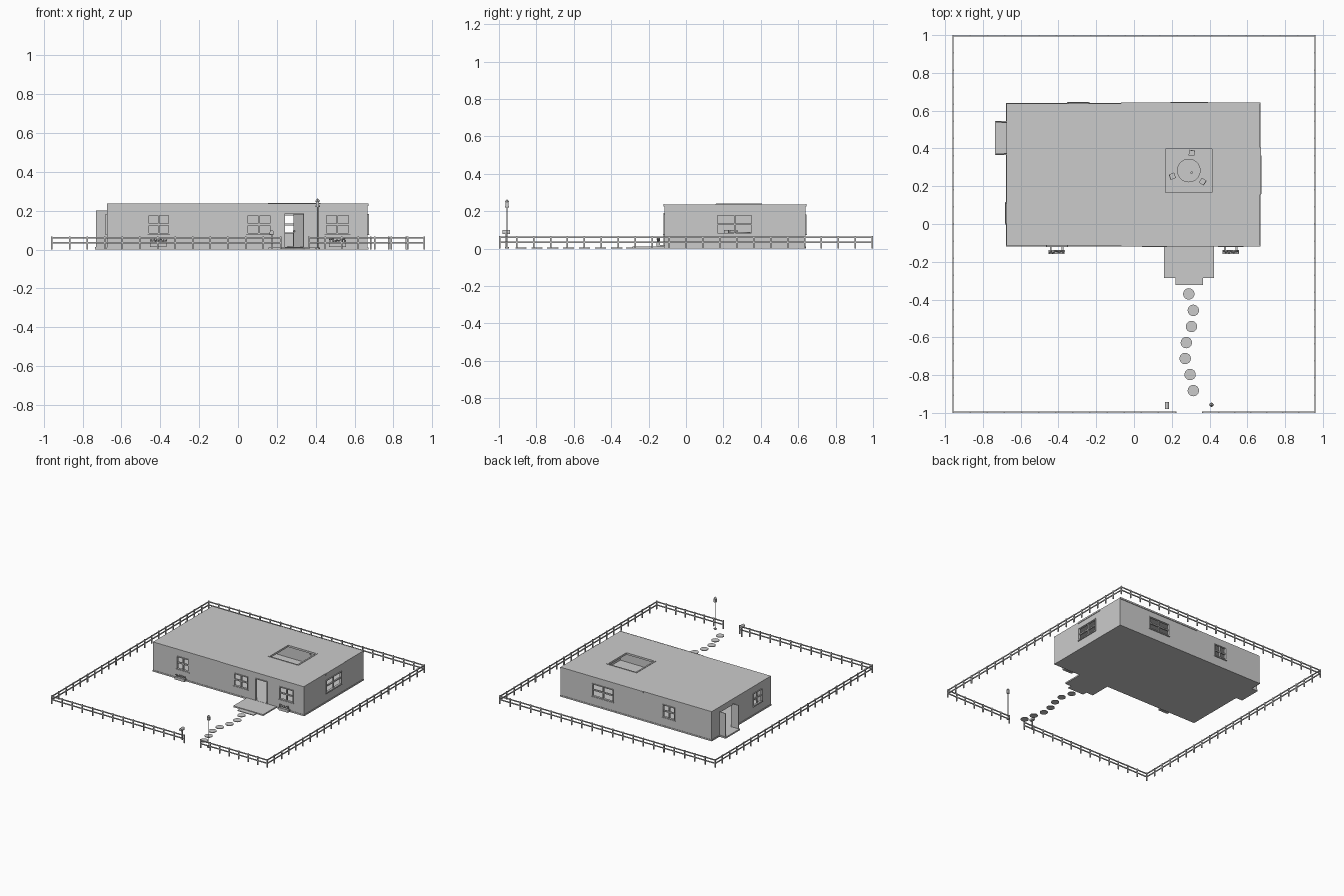
import bpy, bmesh, math, random
from mathutils import Matrix, Vector

if "Cube" in bpy.data.objects:
    bpy.data.objects.remove(bpy.data.objects["Cube"])

random.seed(3)


def finish(name, bm):
    me = bpy.data.meshes.new(name)
    bm.to_mesh(me)
    bm.free()
    ob = bpy.data.objects.new(name, me)
    bpy.context.collection.objects.link(ob)
    return ob


def add_box(bm, lo, hi, m=None):
    lo, hi = Vector(lo), Vector(hi)
    mat = Matrix.Translation((lo + hi) / 2) @ Matrix.Diagonal((*(hi - lo), 1))
    bmesh.ops.create_cube(bm, size=1, matrix=(m or Matrix()) @ mat)


def boxes(name, items, m=None):
    bm = bmesh.new()
    for lo, hi in items:
        add_box(bm, lo, hi, m)
    return finish(name, bm)


def add_cyl(bm, x, y, z0, z1, r, n=24, r2=None):
    bmesh.ops.create_cone(bm, cap_ends=True, segments=n, radius1=r, radius2=r if r2 is None else r2,
                          depth=z1 - z0, matrix=Matrix.Translation((x, y, (z0 + z1) / 2)))


def cylinders(name, items):
    bm = bmesh.new()
    for it in items:
        add_cyl(bm, *it)
    return finish(name, bm)


def place(x, y, deg):
    return Matrix.Translation((x, y, 0)) @ Matrix.Rotation(math.radians(deg), 4, 'Z')


def cut(ob, lo, hi):
    cutter = boxes("cutter", [(lo, hi)])
    cutter.hide_render = True
    mod = ob.modifiers.new("cut", 'BOOLEAN')
    mod.operation, mod.solver, mod.object = 'DIFFERENCE', 'EXACT', cutter
    bpy.context.view_layer.objects.active = ob
    bpy.ops.object.modifier_apply(modifier=mod.name)
    bpy.data.objects.remove(cutter)


# House shell: hollow box, extents
X0, X1, Y0, Y1, H, T = -0.675, 0.668, -0.115, 0.638, 0.237, 0.012
house = boxes("house_shell", [((X0, Y0, 0), (X1, Y1, H))])
cut(house, (X0 + T, Y0 + T, 0.012), (X1 - T, Y1 - T, H - 0.012))
cut(house, (0.165, 0.165, 0.2), (0.415, 0.4, 0.3))               # skylight
cut(house, (0.24, Y0 - .05, 0.0121), (0.338, Y0 + .05, 0.186))   # front door
cut(house, (X0 - .05, 0.375, 0.0121), (X0 + .05, 0.535, 0.19))   # side door


# Windows: local x along the wall, -y outward
def window(name, x, y, deg, w, z0=0.078, z1=0.182):
    lo, hi = (-w / 2, -.03, z0), (w / 2, .03, z1)
    if deg % 180:
        cut(house, (x - .03, y - w / 2, z0), (x + .03, y + w / 2, z1))
    else:
        cut(house, (x + lo[0], y + lo[1], z0), (x + hi[0], y + hi[1], z1))
    f, a, b, mid = 0.006, -.006, .012, (z0 + z1) / 2
    h = w / 2
    boxes(name, [((-h, a, z0), (-h + f, b, z1)), ((h - f, a, z0), (h, b, z1)),
                 ((-h, a, z0), (h, b, z0 + f)), ((-h, a, z1 - f), (h, b, z1)),
                 ((-.004, 0, z0), (.004, b, z1)), ((-h, 0, mid - .005), (h, b, mid + .005)),
                 ((-h - .004, a - .002, z0 - .004), (h + .004, 0, z0))], place(x, y, deg))


for i, (x, w) in enumerate([(-0.408, 0.11), (0.108, 0.125), (0.512, 0.125)]):
    window(f"front_window_{i}", x, Y0, 0, w)
window("back_window_small", -0.295, Y1, 180, 0.11)
window("back_window_wide", 0.292, Y1, 180, 0.19)
window("right_window", X1, 0.26, 90, 0.195)
window("left_window", X0, 0.057, -90, 0.11)

# Roof trim strips and plinth line
boxes("roof_trim", [((-0.07, Y0 - .005, 0.225), (X1 + .003, Y0, H + .001)),
                    ((-0.07, Y1, 0.225), (X1 + .003, Y1 + .005, H + .001)),
                    ((X1, 0.155, 0.225), (X1 + .004, 0.405, H + .001))])
boxes("plinth", [((X0 - .003, Y0 - .003, 0), (X1 + .003, Y1 + .003, 0.011))])
# Skylight rim
boxes("skylight_rim", [((0.155, 0.16, H - .012), (0.167, 0.405, H + .003)),
                       ((0.413, 0.16, H - .012), (0.425, 0.405, H + .003)),
                       ((0.155, 0.16, H - .012), (0.425, 0.167, H + .003)),
                       ((0.155, 0.398, H - .012), (0.425, 0.405, H + .003))])

# Front door leaf, swung inward
boxes("front_door", [((-.095, 0, .013), (0, .006, .184)),
                     ((-.088, -.008, .09), (-.08, .014, .097))], place(.336, Y0 + .006, -58))
boxes("front_door_frame", [((.234, Y0 - .005, .012), (.241, Y0 + .012, .19)),
                           ((.336, Y0 - .005, .012), (.343, Y0 + .012, .19)),
                           ((.234, Y0 - .005, .185), (.343, Y0 + .012, .191))])

# Side door: step and two leaves opened outward
boxes("side_step", [((-0.735, 0.365, 0), (X0, 0.545, 0.012))])
boxes("side_door_left", [((-0.055, 0, .013), (0, .006, .2))], place(X0, 0.37, 3))
boxes("side_door_right", [((-0.055, -.006, .013), (0, 0, .2))], place(X0, 0.54, -3))

# Porch and step
boxes("porch", [((0.158, -0.285, 0), (0.423, Y0, 0.011))])
boxes("porch_step", [((0.22, -0.322, 0), (0.365, -0.285, 0.006))])

# Stepping stones
cylinders("stepping_stones", [(x, y, 0, .005, .03) for x, y in
          [(.29, -.37), (.314, -.457), (.304, -.543), (.277, -.628), (.271, -.712), (.297, -.797), (.314, -.882)]])

# Round table and stools seen through the skylight
cylinders("table", [(.29, .283, .082, .089, .062, 32), (.29, .283, .016, .083, .008), (.29, .283, .012, .018, .035)])
cylinders("table_cup", [(.305, .272, .089, .098, .006, 12)])
for i, (x, y, a) in enumerate([(.203, .253, 110), (.306, .376, -10), (.364, .224, 235)]):
    s = .015
    legs = [((u - .002, v - .002, .012), (u + .002, v + .002, .05)) for u in (-s + .002, s - .002) for v in (-s + .002, s - .002)]
    boxes(f"chair_{i}", legs + [((-s, -s, .048), (s, s, .053)), ((-s, s - .004, .05), (s, s, .1))], place(x, y, a))

# Flower boxes with leaf blades and blossoms
for i, x in enumerate([-0.41, 0.512]):
    boxes(f"planter_{i}", [((x - .043, -.158, .012), (x + .043, -.138, .034)),
                           ((x - .036, -.15, .012), (x - .026, Y0, .02)),
                           ((x + .026, -.15, .012), (x + .036, Y0, .02))])
    bm = bmesh.new()
    for k in range(14):
        px, py = x - .04 + k * .0062, -.148 + random.uniform(-.006, .006)
        top = random.uniform(.043, .054)
        add_cyl(bm, px, py, .033, top, .0012, 5)
        bmesh.ops.create_icosphere(bm, subdivisions=1, radius=.0045, matrix=Matrix.Translation((px, py, top)))
    finish(f"flowers_{i}", bm)


# Fence runs of posts and two rails
def fence(name, p, q, n):
    p, q = Vector(p), Vector(q)
    d = q - p
    L = d.length
    m = place(p.x, p.y, math.degrees(math.atan2(d.y, d.x)))
    posts = [((L * k / n - .004, -.004, 0), (L * k / n + .004, .004, .068)) for k in range(n + 1)]
    rails = [((0, -.003, z - .004), (L, .003, z + .004)) for z in (.034, .06)]
    boxes(name, posts + rails, m)


F, G = 0.958, 0.996
fence("fence_left", (-F, -G), (-F, G), 22)
fence("fence_right", (F, -G), (F, G), 22)
fence("fence_back", (-F, G), (F, G), 21)
fence("fence_front_left", (-F, -G), (0.22, -G), 13)
fence("fence_front_right", (0.365, -G), (F, -G), 7)

# Mailbox
boxes("mailbox_post", [((.171, -.964, 0), (.179, -.956, .08))])
boxes("mailbox", [((.163, -.98, .078), (.185, -.942, .09))])
bm = bmesh.new()
bmesh.ops.create_cone(bm, cap_ends=True, segments=16, radius1=.011, radius2=.011, depth=.038,
                      matrix=Matrix.Translation((.174, -.961, .088)) @ Matrix.Rotation(math.pi / 2, 4, 'X'))
finish("mailbox_lid", bm)

# Lamp post
cylinders("lamp_post", [(.41, -.957, 0, .008, .011, 12), (.41, -.957, .008, .225, .0035, 12)])
boxes("lantern", [((.402, -.965, .225), (.418, -.949, .248))])
cylinders("lantern_cap", [(.41, -.957, .248, .262, .014, 4, .002), (.41, -.957, .22, .226, .011, 12)])
